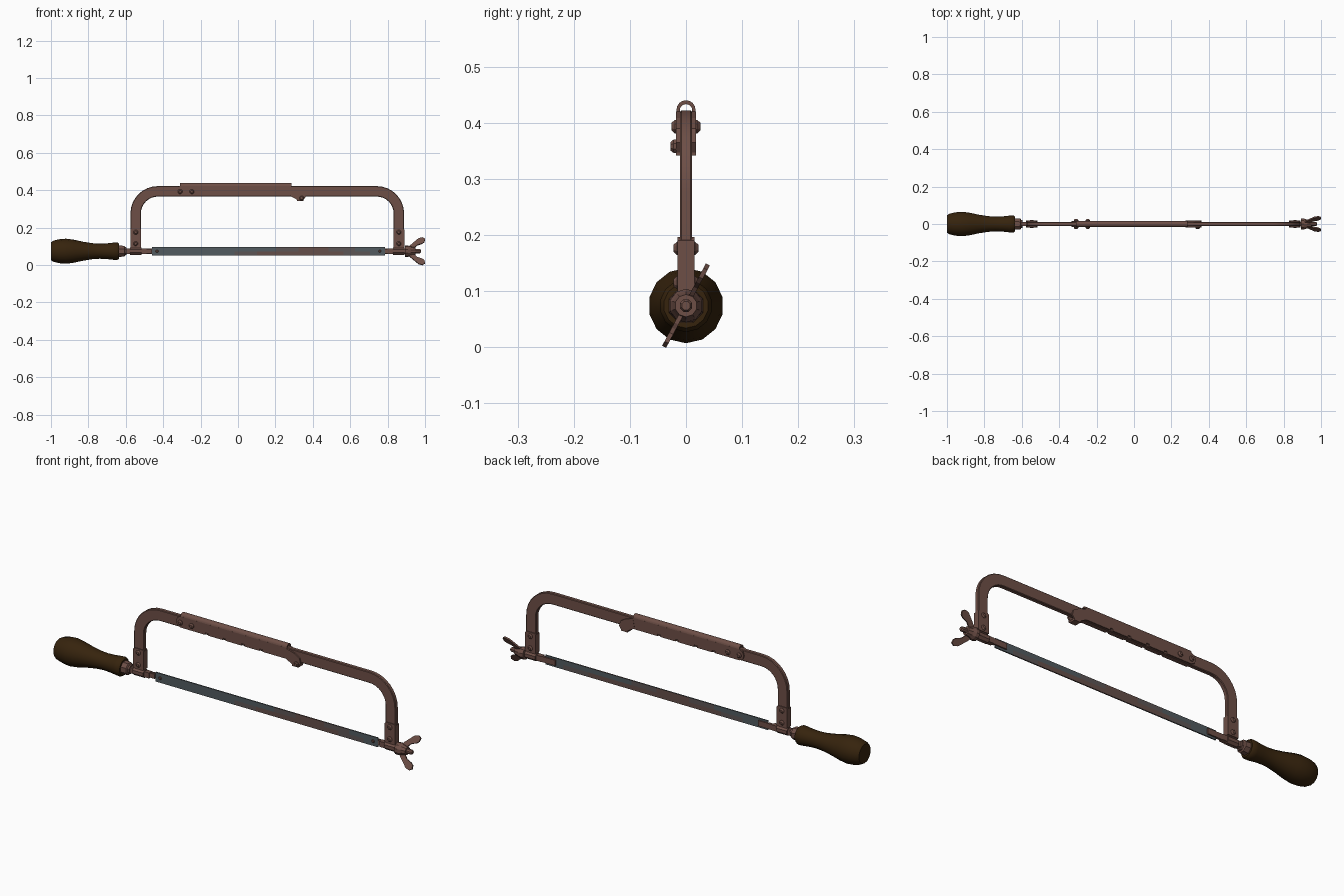
import bpy, bmesh, math
from mathutils import Vector, Matrix

if "Cube" in bpy.data.objects:
    bpy.data.objects.remove(bpy.data.objects["Cube"])


def material(name, rgb):
    m = bpy.data.materials.new(name)
    m.diffuse_color = (*rgb, 1)
    m.use_nodes = True
    m.node_tree.nodes["Principled BSDF"].inputs["Base Color"].default_value = m.diffuse_color
    return m


METAL = material("brown metal", (0.155, 0.078, 0.062))
WOOD = material("dark wood", (0.037, 0.017, 0.004))
STEEL = material("blue grey steel", (0.085, 0.105, 0.115))
MIXED = material("stained steel", (0.108, 0.09, 0.09))
WORN = material("worn steel", (0.13, 0.078, 0.068))
AXIS = 0.074   # height of the handle and bolt axis


def make(name, verts, faces, mats=(METAL,), smooth=False):
    me = bpy.data.meshes.new(name)
    me.from_pydata([tuple(v) for v in verts], [], faces)
    bm = bmesh.new()
    bm.from_mesh(me)
    bmesh.ops.recalc_face_normals(bm, faces=bm.faces)
    bm.to_mesh(me)
    bm.free()
    for m in mats:
        me.materials.append(m)
    ob = bpy.data.objects.new(name, me)
    bpy.context.collection.objects.link(ob)
    if smooth:
        bpy.ops.object.select_all(action='DESELECT')
        ob.select_set(True)
        bpy.context.view_layer.objects.active = ob
        bpy.ops.object.shade_smooth_by_angle(angle=math.radians(40))
    return ob


def loft(name, rings, mats=(METAL,), smooth=False):
    n = len(rings[0])
    verts = [v for r in rings for v in r]
    faces = [(k * n + i, k * n + (i + 1) % n, (k + 1) * n + (i + 1) % n, (k + 1) * n + i)
             for k in range(len(rings) - 1) for i in range(n)]
    faces += [tuple(range(n)), tuple(range((len(rings) - 1) * n, len(rings) * n))]
    return make(name, verts, faces, mats, smooth)


def lathe(name, profile, sides, mat=METAL, smooth=False, origin=(0, 0, AXIS), axis='X'):
    """Revolve (position, radius) pairs around the x or y axis."""
    o, rings = Vector(origin), []
    for p, r in profile:
        ring = []
        for i in range(sides):
            a = 2 * math.pi * (i + 0.5) / sides
            c, s = r * math.cos(a), r * math.sin(a)
            ring.append(o + (Vector((p, c, s)) if axis == 'X' else Vector((c, p, s))))
        rings.append(ring)
    return loft(name, rings, (mat,), smooth)


def plate(name, outline, y0, y1, mats=(METAL,)):
    """Extrude an x-z outline between two y positions."""
    return loft(name, [[(x, y, z) for x, z in outline] for y in (y0, y1)], mats)


def box(name, x0, x1, y0, y1, z0, z1):
    return plate(name, [(x0, z0), (x1, z0), (x1, z1), (x0, z1)], y0, y1)


def rivet(name, x, z, half, r=0.013):
    prof = [(-half, r * 0.55), (-half + 0.006, r), (half - 0.006, r), (half, r * 0.55)]
    lathe(name, prof, 8, origin=(x, 0, z), axis='Y')


# Wooden handle with ferrule and tang
lathe("handle", [(-1.0, 0.048), (-0.985, 0.057), (-0.955, 0.064), (-0.92, 0.067), (-0.88, 0.062),
                 (-0.83, 0.051), (-0.78, 0.043), (-0.74, 0.040), (-0.70, 0.042), (-0.665, 0.046),
                 (-0.645, 0.047), (-0.635, 0.040)], 14, WOOD, True)
lathe("ferrule", [(-0.64, 0.033), (-0.607, 0.031), (-0.603, 0.024), (-0.595, 0.022)], 8)

# Bent flat frame bar with small chamfers
R = 0.118
path = [(-0.547, 0.09), (-0.547, 0.394 - R)]
arc = [math.pi / 2 * k / 8 for k in range(9)]
path += [(-0.547 + R - R * math.cos(a), 0.394 - R + R * math.sin(a)) for a in arc[1:]]
path += [(0.86 - R + R * math.sin(a), 0.394 - R + R * math.cos(a)) for a in arc]
path += [(0.86, 0.09)]
section = [(-0.028, -0.008), (-0.025, -0.011), (0.025, -0.011), (0.028, -0.008),
           (0.028, 0.008), (0.025, 0.011), (-0.025, 0.011), (-0.028, 0.008)]
rings = []
for i, p in enumerate(path):
    a, b = Vector(path[max(i - 1, 0)]), Vector(path[min(i + 1, len(path) - 1)])
    t = (b - a).normalized()
    if i in (0, 1, len(path) - 2, len(path) - 1):
        t = Vector((0, 1 if i < 2 else -1))
    rings.append([(p[0] - t.y * u, v, p[1] + t.x * u) for u, v in section])
loft("frame", rings, smooth=True)

# Sheaths, eyes and rivets at the foot of each leg
for side, x in (("left", -0.547), ("right", 0.86)):
    plate(side + "_leg_sheath", [(x - 0.029, 0.095), (x + 0.029, 0.095), (x + 0.029, 0.19),
                                 (x + 0.022, 0.196), (x - 0.022, 0.196), (x - 0.029, 0.19)],
          -0.015, 0.015)
    lathe(side + "_leg_eye", [(x - 0.03, 0.021), (x + 0.03, 0.021)], 8)
    for k, z in enumerate((0.115, 0.176)):
        rivet(f"{side}_leg_rivet_{k}", x, z, 0.022)

# Folded channel: arched roof plus two notched cheeks
arc = [math.pi * k / 8 for k in range(9)]
arch = [(0.017 * math.cos(a), 0.423 + 0.017 * math.sin(a)) for a in arc]
arch += [(0.011 * math.cos(a), 0.423 + 0.010 * math.sin(a)) for a in reversed(arc)]
loft("channel_roof", [[(x, y, z) for y, z in arch] for x in (-0.31, 0.285)], smooth=True)
cheek = [(-0.31, 0.424), (-0.328, 0.415), (-0.335, 0.395), (-0.328, 0.376), (-0.31, 0.368)]
for x in (-0.165, -0.065, 0.04, 0.14):
    cheek += [(x - 0.008, 0.368), (x - 0.008, 0.378), (x + 0.008, 0.378), (x + 0.008, 0.368)]
cheek += [(0.285, 0.368), (0.285, 0.424)]
tab = [(0.275, 0.372), (0.325, 0.344), (0.35, 0.347), (0.362, 0.365), (0.355, 0.39),
       (0.325, 0.408), (0.285, 0.42)]
for side, s in (("front", -1), ("back", 1)):
    plate("channel_cheek_" + side, cheek, s * 0.011, s * 0.017)
    plate("channel_tab_" + side, tab, s * 0.011, s * 0.018)
box("tab_bridge", 0.315, 0.35, -0.018, 0.018, 0.342, 0.352)
for k, x in enumerate((-0.31, -0.247)):
    rivet(f"channel_rivet_{k}", x, 0.393, 0.026)
lathe("tab_stud", [(-0.028, 0.008), (-0.022, 0.013), (-0.015, 0.013)], 8,
      origin=(0.34, 0, 0.358), axis='Y')

# Blade: outline ring has a mid-height point so rust can fill the lower half
n, x0, x1 = 62, -0.46, 0.785
ring = [(-0.003, 0.05), (0.003, 0.05), (0.003, 0.073), (0.003, 0.097), (-0.003, 0.097), (-0.003, 0.073)]
blade = loft("blade", [[(x0 + (x1 - x0) * i / n, y, z) for y, z in ring] for i in range(n + 1)],
             (STEEL, MIXED, WORN))
for f in blade.data.polygons:
    x, low, back = f.center.x, f.center.z < 0.073, f.normal.y > 0.5
    if back:
        start, end = (-0.32, 0.68) if low else (-0.15, 0.3)
    else:
        start, end = (-0.02, 0.7) if low else (0.2, 0.62)
    fade = min(x - start, end - x)
    f.material_index = 0 if fade < 0 else 1 if fade < 0.13 else 2

# Blade holders: square shanks, flat tongues behind the blade, pins
box("left_shank", -0.60, -0.49, -0.012, 0.012, 0.060, 0.088)
box("left_tongue", -0.50, -0.41, 0.003, 0.010, 0.060, 0.088)
box("left_shank_end", -0.50, -0.462, -0.006, 0.010, 0.063, 0.086)
box("right_shank", 0.80, 0.90, -0.012, 0.012, 0.060, 0.088)
box("right_tongue", 0.725, 0.81, 0.003, 0.010, 0.060, 0.088)
box("right_shank_end", 0.787, 0.81, -0.006, 0.010, 0.063, 0.086)
for side, x in (("left", -0.433), ("right", 0.758)):
    lathe(side + "_pin", [(-0.007, 0.005), (-0.005, 0.008), (0.01, 0.008)], 8,
          origin=(x, 0, AXIS), axis='Y')

# Tension bolt and wing nut
lathe("bolt", [(0.88, 0.012), (0.972, 0.012), (0.978, 0.008)], 8)
lathe("wing_nut_hub", [(0.893, 0.030), (0.91, 0.030), (0.925, 0.025), (0.948, 0.020)], 10)
wing = [(0.905, 0.012), (0.935, 0.012), (0.958, 0.036), (0.985, 0.046), (0.997, 0.056),
        (1.0, 0.074), (0.985, 0.083), (0.965, 0.077), (0.945, 0.058), (0.920, 0.034)]
for k, s in enumerate((1, -1)):
    ob = plate(f"wing_{k}", [(x, s * z) for x, z in wing], -0.004, 0.004)
    ob.data.transform(Matrix.Translation((0, 0, AXIS)) @ Matrix.Rotation(-math.radians(28), 4, 'X'))
